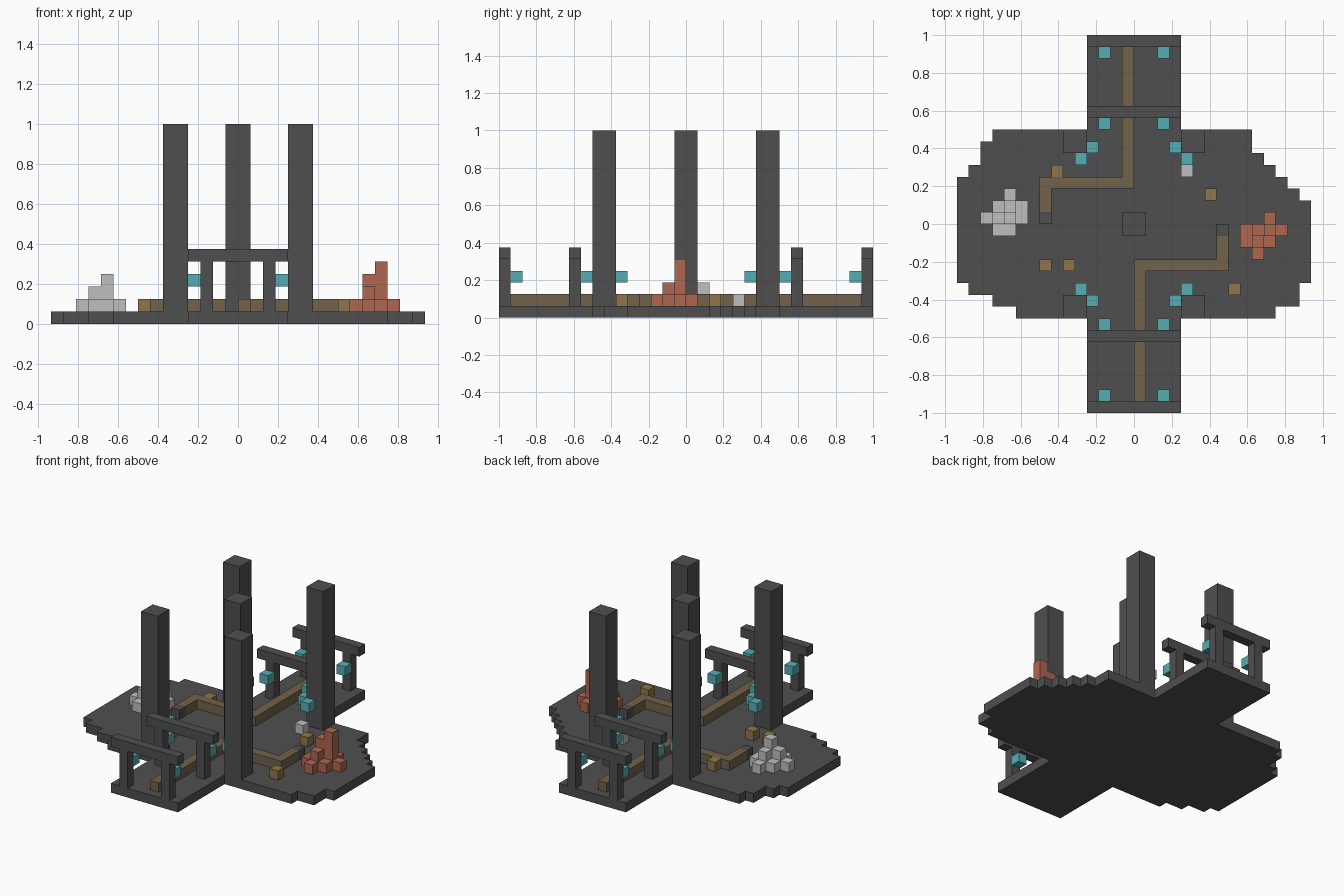
import bpy
import bmesh
from mathutils import Vector

UNIT = 1 / 16  # edge length of one block

if "Cube" in bpy.data.objects:
    bpy.data.objects.remove(bpy.data.objects["Cube"], do_unlink=True)


def make_material(name, color):
    mat = bpy.data.materials.new(name)
    mat.use_nodes = True
    mat.diffuse_color = (*color, 1)
    mat.node_tree.nodes["Principled BSDF"].inputs["Base Color"].default_value = (*color, 1)
    return mat


stone = make_material("dark stone", (0.078, 0.078, 0.078))
track = make_material("dull brown", (0.17, 0.125, 0.07))
wood = make_material("wood brown", (0.28, 0.18, 0.07))
glow = make_material("teal", (0.09, 0.42, 0.45))
rust = make_material("rust red", (0.42, 0.135, 0.08))
pale = make_material("pale grey", (0.52, 0.52, 0.52))


def finish(name, bm, mat):
    bmesh.ops.scale(bm, vec=Vector((UNIT, UNIT, UNIT)), verts=bm.verts)
    bmesh.ops.recalc_face_normals(bm, faces=bm.faces)
    mesh = bpy.data.meshes.new(name)
    bm.to_mesh(mesh)
    bm.free()
    mesh.materials.append(mat)
    obj = bpy.data.objects.new(name, mesh)
    bpy.context.collection.objects.link(obj)
    return obj


def add_box(bm, corner, size):
    corner, size = Vector(corner), Vector(size)
    verts = bmesh.ops.create_cube(bm, size=1)["verts"]
    bmesh.ops.scale(bm, vec=size, verts=verts)
    bmesh.ops.translate(bm, vec=corner + size / 2, verts=verts)


def boxes(name, mat, parts):
    """One object from (corner, size) pairs in block units."""
    bm = bmesh.new()
    for corner, size in parts:
        add_box(bm, corner, size)
    return finish(name, bm, mat)


def extruded(name, mat, outline, z, height):
    """Flat outline raised into a solid slab."""
    bm = bmesh.new()
    face = bm.faces.new([bm.verts.new((x, y, z)) for x, y in outline])
    top = bmesh.ops.extrude_face_region(bm, geom=[face])["geom"]
    bmesh.ops.translate(bm, vec=(0, 0, height),
                        verts=[v for v in top if isinstance(v, bmesh.types.BMVert)])
    return finish(name, bm, mat)


# Floor: stepped edges described as (x, lower y, upper y) runs, bottom to top
right_edge = [(4, -16, -8), (12, -8, -7), (14, -7, -5), (15, -5, 2), (14, 2, 3),
              (13, 3, 4), (12, 4, 5), (11, 5, 6), (10, 6, 8), (4, 8, 16)]
left_edge = [(-4, -16, -8), (-10, -8, -7), (-12, -7, -6), (-14, -6, -5), (-15, -5, 4),
             (-14, 4, 5), (-13, 5, 7), (-12, 7, 8), (-4, 8, 16)]
outline = [(x, y) for x, low, high in right_edge for y in (low, high)]
outline += [(x, y) for x, low, high in reversed(left_edge) for y in (high, low)]
extruded("floor", stone, outline, 0, 1)

# Pillars: one in the centre, four at the corridor mouths
pillar_size = (2, 2, 15)
boxes("centre_pillar", stone, [((-1, -1, 1), pillar_size)])
boxes("corner_pillars", stone,
      [((x, y, 1), pillar_size) for x in (-6, 4) for y in (-8, 6)])

# Gates: a beam on two posts
for name, y in (("front_outer", -16), ("front_inner", -10),
                ("back_inner", 9), ("back_outer", 15)):
    boxes(name + "_gate", stone,
          [((-4, y, 5), (8, 1, 1))] + [((x, y, 1), (1, 1, 4)) for x in (-3, 2)])

# Lamps on the gate posts and on the pillars, mirrored to all four quarters
lamp_spots = [(2, 14), (2, 8), (3, 6), (4, 5)]
boxes("lamps", glow,
      [((sx, sy, 3), (1, 1, 1)) for x, y in lamp_spots
       for sx in (x, -x - 1) for sy in (y, -y - 1)])

# Raised tracks with end blocks, the second being the first turned half round
path = [(0, 15), (-1, 15), (-1, 4), (-8, 4), (-8, 1), (-7, 1), (-7, 3), (0, 3)]
extruded("back_track", track, path, 1, 1)
extruded("front_track", track, [(-x, -y) for x, y in path], 1, 1)
boxes("track_end_blocks", stone, [((x, y, 1), (1, 1, 1)) for x, y in ((-8, 0), (7, -1))])

# Loose crates and a single pale block
crate_spots = [(-7, 4), (6, 2), (-8, -4), (-6, -4), (8, -6)]
boxes("crates", wood, [((x, y, 1), (1, 1, 1)) for x, y in crate_spots])
boxes("loose_block", pale, [((4, 4, 1), (1, 1, 1))])


def pile(name, mat, left, back, rows):
    """Stacked blocks; each digit is a column's height, rows run back to front."""
    boxes(name, mat, [((left + i, back - j, 1 + k), (1, 1, 1))
                      for j, row in enumerate(rows)
                      for i, height in enumerate(row)
                      for k in range(int(height))])


pile("pale_pile", pale, -13, 2, ["0010", "0121", "1231", "0110"])
pile("rust_pile", rust, 9, 0, ["0010", "1341", "1210", "0100"])
